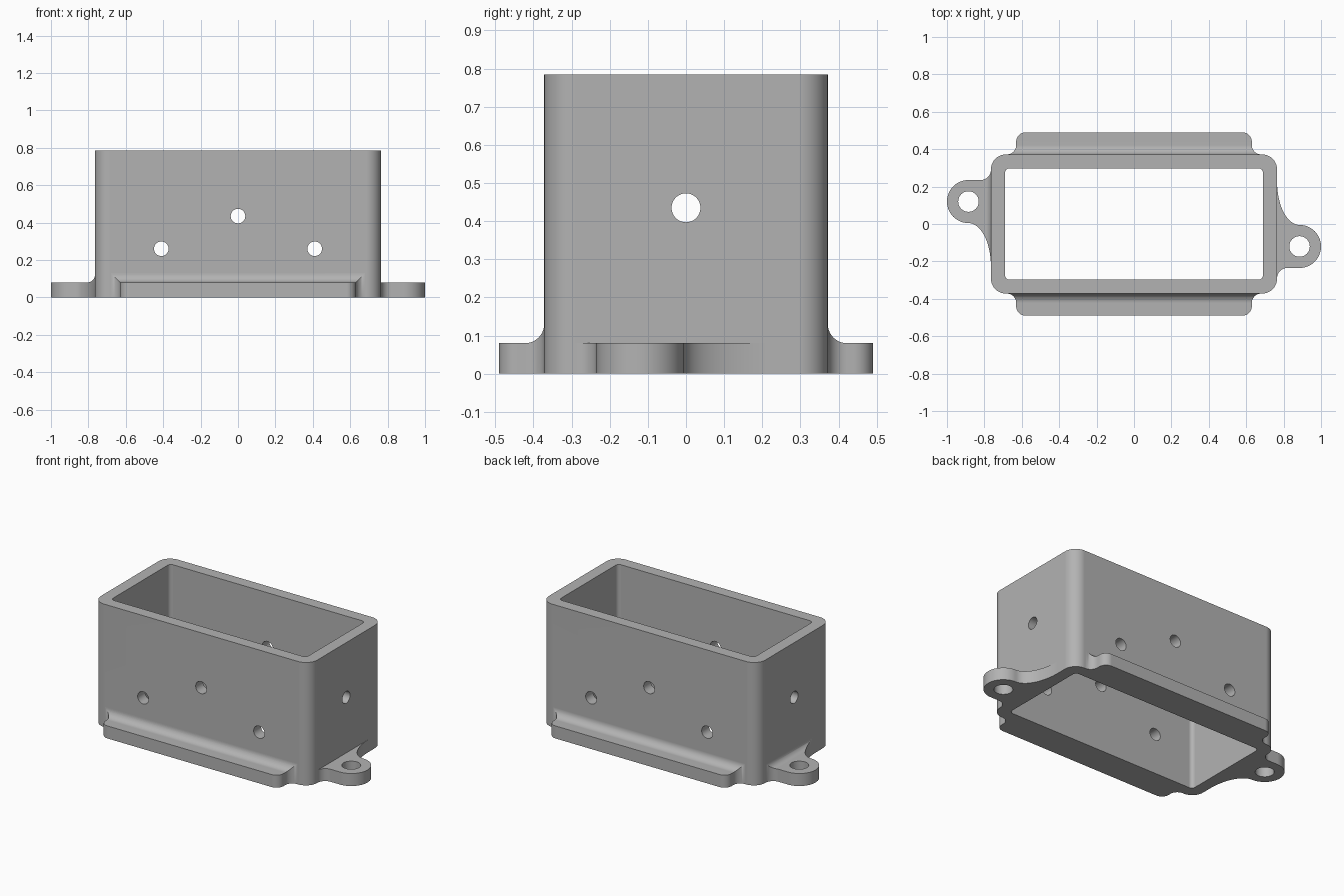
import bpy
import bmesh
from math import cos, sin, pi, radians
from mathutils import Matrix

cube = bpy.data.objects.get("Cube")
if cube:
    bpy.data.objects.remove(cube, do_unlink=True)

grey = bpy.data.materials.new("plain grey")
grey.use_nodes = True
colour = (0.45, 0.45, 0.45, 1)
grey.diffuse_color = colour
grey.node_tree.nodes["Principled BSDF"].inputs["Base Color"].default_value = colour

HALF_X, HALF_Y, HEIGHT = 0.765, 0.372, 0.785
BASE = 0.08
EAR_X, EAR_Y, EAR_R = 0.885, -0.12, 0.115


def arc(cx, cy, rx, ry, start, end, steps=12):
    """Points on an elliptical arc, angles in degrees."""
    angles = [radians(start + (end - start) * i / steps) for i in range(steps + 1)]
    return [(cx + rx * cos(a), cy + ry * sin(a)) for a in angles]


def rounded_rect(hx, hy, r):
    points = []
    for sx, sy, a in ((1, 1, 0), (-1, 1, 90), (-1, -1, 180), (1, -1, 270)):
        points += arc(sx * (hx - r), sy * (hy - r), r, r, a, a + 90)
    return points


def prism(name, points, low, high, matrix=Matrix()):
    """Extrude a closed outline along local z, then place it."""
    bm = bmesh.new()
    face = bm.faces.new([bm.verts.new((x, y, low)) for x, y in points])
    top = bmesh.ops.extrude_face_region(bm, geom=[face])["geom"]
    verts = [v for v in top if isinstance(v, bmesh.types.BMVert)]
    bmesh.ops.translate(bm, verts=verts, vec=(0, 0, high - low))
    bm.transform(matrix)
    bmesh.ops.recalc_face_normals(bm, faces=bm.faces)
    mesh = bpy.data.meshes.new(name)
    bm.to_mesh(mesh)
    bm.free()
    mesh.materials.append(grey)
    obj = bpy.data.objects.new(name, mesh)
    bpy.context.collection.objects.link(obj)
    return obj


def combine(target, tool, operation):
    """Apply a boolean and remove the tool object."""
    mod = target.modifiers.new("boolean", "BOOLEAN")
    mod.object, mod.operation, mod.solver = tool, operation, "EXACT"
    bpy.context.view_layer.objects.active = target
    bpy.ops.object.modifier_apply(modifier=mod.name)
    bpy.data.objects.remove(tool, do_unlink=True)


def filleted_section(wall, reach, r):
    """Side section of a base plate with a fillet rising to the wall."""
    return [(wall - 0.04, 0), (reach, 0), (reach, BASE)] + \
        arc(wall + r, BASE + r, r, r, 270, 180) + [(wall - 0.04, BASE + r)]


# Axis maps: local (outward, up, along) into the world
OUT_Y = Matrix(((0, 0, 1, 0), (1, 0, 0, 0), (0, 1, 0, 0), (0, 0, 0, 1)))
OUT_X = Matrix(((1, 0, 0, 0), (0, 0, 1, 0), (0, 1, 0, 0), (0, 0, 0, 1)))
HALF_TURN = Matrix.Rotation(pi, 4, "Z")

body = prism("enclosure", rounded_rect(HALF_X, HALF_Y, 0.08), 0, HEIGHT)

# Long base flanges at the front and back
side = arc(0.68, 0.422, 0.05, 0.05, 270, 180) + arc(0.58, 0.44, 0.05, 0.05, 0, 90)
flange_plan = [(0.68, 0.332)] + side + [(-x, y) for x, y in reversed(side)] + [(-0.68, 0.332)]
for turn in (Matrix(), HALF_TURN):
    flange = prism("flange", flange_plan, -0.1, 0.3, turn)
    section = filleted_section(HALF_Y, 0.52, 0.05)
    combine(flange, prism("section", section, -0.8, 0.8, turn @ OUT_Y), "INTERSECT")
    combine(body, flange, "UNION")

# Mounting ears, the second one blended into its wall
ear_plan = [(0.725, -0.29)] + arc(HALF_X + 0.055, EAR_Y - EAR_R - 0.055, 0.055, 0.055, 180, 90) \
    + arc(EAR_X, EAR_Y, EAR_R, EAR_R, -90, 90, 32) \
    + arc(EAR_X, 0.225, 0.12, 0.23, 270, 180, 16)[1:] + [(0.725, 0.225)]
combine(body, prism("left_ear", ear_plan, 0, BASE), "UNION")
right_ear = prism("right_ear", ear_plan, -0.1, 0.3, HALF_TURN)
section = filleted_section(HALF_X, 1.1, 0.04)
combine(right_ear, prism("section", section, -0.5, 0.5, HALF_TURN @ OUT_X), "INTERSECT")
combine(body, right_ear, "UNION")

# Open cavity running the full height
combine(body, prism("cavity", rounded_rect(0.69, 0.298, 0.025), -0.1, 1), "DIFFERENCE")


def drill(x, y, r, reach, matrix=Matrix()):
    circle = arc(x, y, r, r, 0, 360, 32)[:-1]
    combine(body, prism("drill", circle, -reach, reach, matrix), "DIFFERENCE")


# Screw holes through the long walls, end walls and ears
for x, z in ((-0.41, 0.61), (0.41, 0.61), (-0.41, 0.26), (0.41, 0.26), (0, 0.435)):
    drill(x, z, 0.039, 0.6, OUT_X)
drill(0, 0.435, 0.038, 0.9, OUT_Y)
for s in (1, -1):
    drill(s * EAR_X, s * EAR_Y, 0.055, 0.2)

# Smooth rounded surfaces, keeping flat faces flat
bpy.ops.object.select_all(action="DESELECT")
body.select_set(True)
bpy.context.view_layer.objects.active = body
bpy.ops.object.shade_smooth_by_angle(angle=radians(30))
weighted = body.modifiers.new("weighted normals", "WEIGHTED_NORMAL")
weighted.keep_sharp = True
